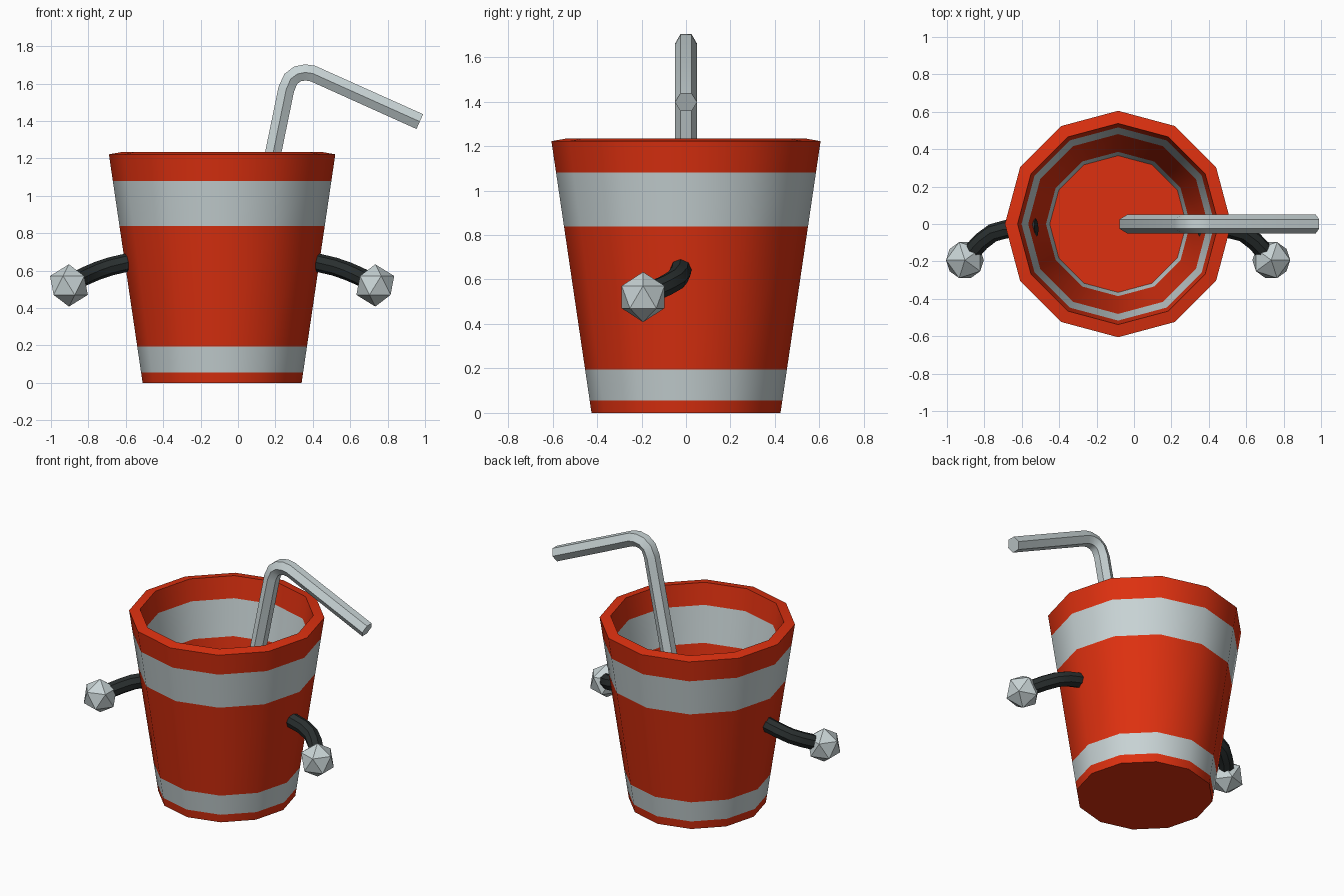
import bpy, bmesh, math
from mathutils import Vector

if "Cube" in bpy.data.objects:
    bpy.data.objects.remove(bpy.data.objects["Cube"])

CX = -0.085  # cup axis


def material(name, rgb):
    m = bpy.data.materials.new(name)
    m.diffuse_color = (*rgb, 1)
    m.use_nodes = True
    m.node_tree.nodes["Principled BSDF"].inputs["Base Color"].default_value = m.diffuse_color
    return m


RED = material("cup red", (0.73, 0.03, 0.005))
GREY = material("pale grey", (0.58, 0.655, 0.665))
DARK = material("dark rubber", (0.022, 0.028, 0.028))


def finish(bm, name, mats, smooth=True):
    bmesh.ops.recalc_face_normals(bm, faces=bm.faces)
    me = bpy.data.meshes.new(name)
    bm.to_mesh(me)
    bm.free()
    ob = bpy.data.objects.new(name, me)
    bpy.context.collection.objects.link(ob)
    for m in mats:
        me.materials.append(m)
    if smooth:
        bpy.ops.object.select_all(action='DESELECT')
        ob.select_set(True)
        bpy.context.view_layer.objects.active = ob
        bpy.ops.object.shade_smooth_by_angle(angle=math.radians(40))
    return ob


def skin(bm, rings):
    """Bridge consecutive vertex rings with quads and cap both ends."""
    bands = []
    n = len(rings[0])
    for a, b in zip(rings, rings[1:]):
        bands.append([bm.faces.new((a[i], a[(i + 1) % n], b[(i + 1) % n], b[i]))
                      for i in range(n)])
    bm.faces.new(rings[0])
    bm.faces.new(rings[-1])
    return bands


def tube(name, path, radius, sides, mat, axis):
    """Sweep a polygon along a path; axis steers the first corner."""
    pts = [Vector(p) for p in path]
    bm = bmesh.new()
    rings = []
    u = Vector(axis)
    for i, p in enumerate(pts):
        t = Vector()
        if i > 0:
            t += (p - pts[i - 1]).normalized()
        if i < len(pts) - 1:
            t += (pts[i + 1] - p).normalized()
        t.normalize()
        u = (u - t * u.dot(t)).normalized()
        v = t.cross(u)
        rings.append([bm.verts.new(p + radius * (u * math.cos(a) + v * math.sin(a)))
                      for a in (math.tau * k / sides for k in range(sides))])
    skin(bm, rings)
    return finish(bm, name, [mat])


# Cup: lathed outer wall, tilted rim, inner wall; stripes are the odd bands
SLOPE = 0.1475
outer = [(0.425 + SLOPE * z, z) for z in (0, 0.055, 0.195, 0.838, 1.08, 1.222)]
inner = [(0.3555 + SLOPE * z, z) for z in (1.234, 1.09, 0.848, 0.205, 0.068)]
stripes = {1, 3, 7, 9}
bm = bmesh.new()
rings = [[bm.verts.new((CX + r * math.cos(math.tau * k / 12),
                        r * math.sin(math.tau * k / 12), z)) for k in range(12)]
         for r, z in outer + inner]
for i, band in enumerate(skin(bm, rings)):
    for f in band:
        f.material_index = 1 if i in stripes else 0
finish(bm, "cup", [RED, GREY])

# Bent straw
tube("straw", [(-0.036, 0, 0.14), (0.258, 0, 1.57), (0.282, 0, 1.625), (0.318, 0, 1.652),
               (0.36, 0, 1.66), (0.40, 0, 1.654), (0.972, 0, 1.397)],
     0.05, 6, GREY, (0, 1, 0))

# Arms and faceted hands, mirrored about the cup axis
arm = [(0.437, -0.02, 0.66), (0.60, -0.028, 0.622), (0.67, -0.047, 0.598),
       (0.73, -0.092, 0.572), (0.775, -0.14, 0.55), (0.81, -0.185, 0.525)]
for side, s in (("right", 1), ("left", -1)):
    tube(side + "_arm", [(CX + s * x, y, z) for x, y, z in arm], 0.049, 8, DARK, (0, 0, 1))
    bm = bmesh.new()
    bmesh.ops.create_icosphere(bm, subdivisions=1, radius=0.113)
    for v in bm.verts:
        v.co = Vector((CX + s * (0.819 + v.co.x), v.co.y - 0.193, v.co.z + 0.521))
    finish(bm, side + "_hand", [GREY], smooth=False)
